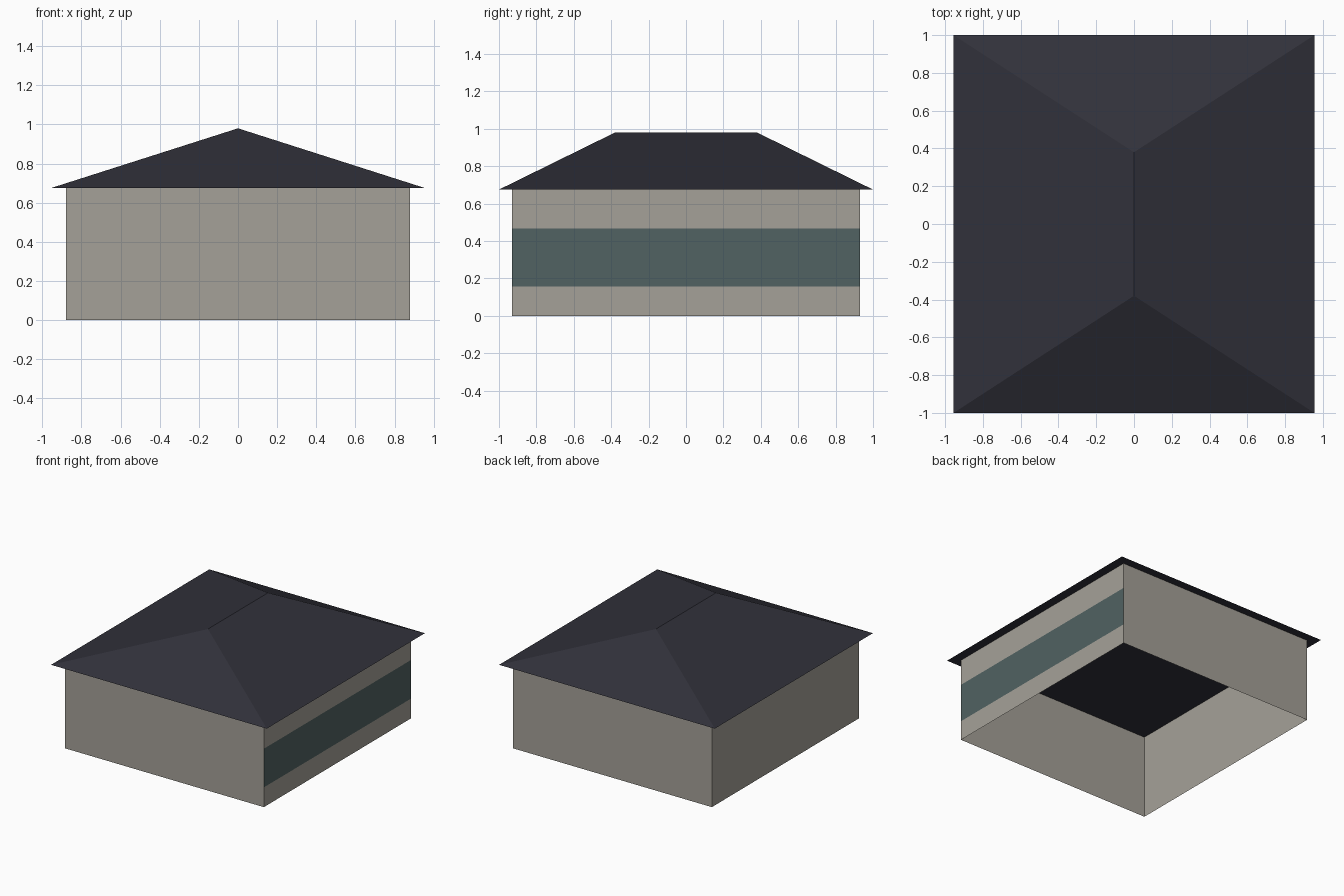
import bpy, bmesh

WALL_X, WALL_Y = 0.88, 0.93
ROOF_X, ROOF_Y = 0.955, 1.0
EAVE_Z, RIDGE_Z, RIDGE_Y = 0.675, 0.98, 0.38
BAND_LOW, BAND_HIGH = 0.158, 0.467

cube = bpy.data.objects.get("Cube")
if cube:
    bpy.data.objects.remove(cube, do_unlink=True)


def linear(c):
    c /= 255
    return c / 12.92 if c <= 0.04045 else ((c + 0.055) / 1.055) ** 2.4


def material(name, *rgb):
    mat = bpy.data.materials.new(name)
    color = (*[linear(c) for c in rgb], 1)
    mat.use_nodes = True
    mat.diffuse_color = color
    bsdf = mat.node_tree.nodes["Principled BSDF"]
    bsdf.inputs["Base Color"].default_value = color
    bsdf.inputs["Roughness"].default_value = 0.9
    return mat


def finish(name, bm, *mats):
    mesh = bpy.data.meshes.new(name)
    bm.to_mesh(mesh)
    bm.free()
    for mat in mats:
        mesh.materials.append(mat)
    obj = bpy.data.objects.new(name, mesh)
    bpy.context.collection.objects.link(obj)
    return obj


def rectangle(bm, x, y, z):
    corners = ((-x, -y), (x, -y), (x, y), (-x, y))
    return [bm.verts.new((cx, cy, z)) for cx, cy in corners]


plaster = material("warm grey plaster", 165, 161, 152)
glass = material("dark teal glass", 81, 98, 98)
slate = material("dark slate", 49, 49, 58)

# Walls: open shell, with a full-length window band cut into the +x wall
bm = bmesh.new()
low = rectangle(bm, WALL_X, WALL_Y, 0)
high = rectangle(bm, WALL_X, WALL_Y, EAVE_Z)
for i in range(4):
    j = (i + 1) % 4
    bm.faces.new((low[i], low[j], high[j], high[i]))
for z in (BAND_LOW, BAND_HIGH):
    bmesh.ops.bisect_plane(bm, geom=bm.verts[:] + bm.edges[:] + bm.faces[:],
                           plane_co=(0, 0, z), plane_no=(0, 0, 1))
bm.normal_update()
for face in bm.faces:
    in_band = BAND_LOW < face.calc_center_median().z < BAND_HIGH
    face.material_index = int(in_band and face.normal.x > 0.5)
finish("walls", bm, plaster, glass)

# Hipped roof with a flat underside
bm = bmesh.new()
a, b, c, d = rectangle(bm, ROOF_X, ROOF_Y, EAVE_Z)
front, back = [bm.verts.new((0, y, RIDGE_Z)) for y in (-RIDGE_Y, RIDGE_Y)]
for verts in ((a, b, front), (b, c, back, front), (c, d, back),
              (d, a, front, back), (d, c, b, a)):
    bm.faces.new(verts)
finish("hip_roof", bm, slate)
